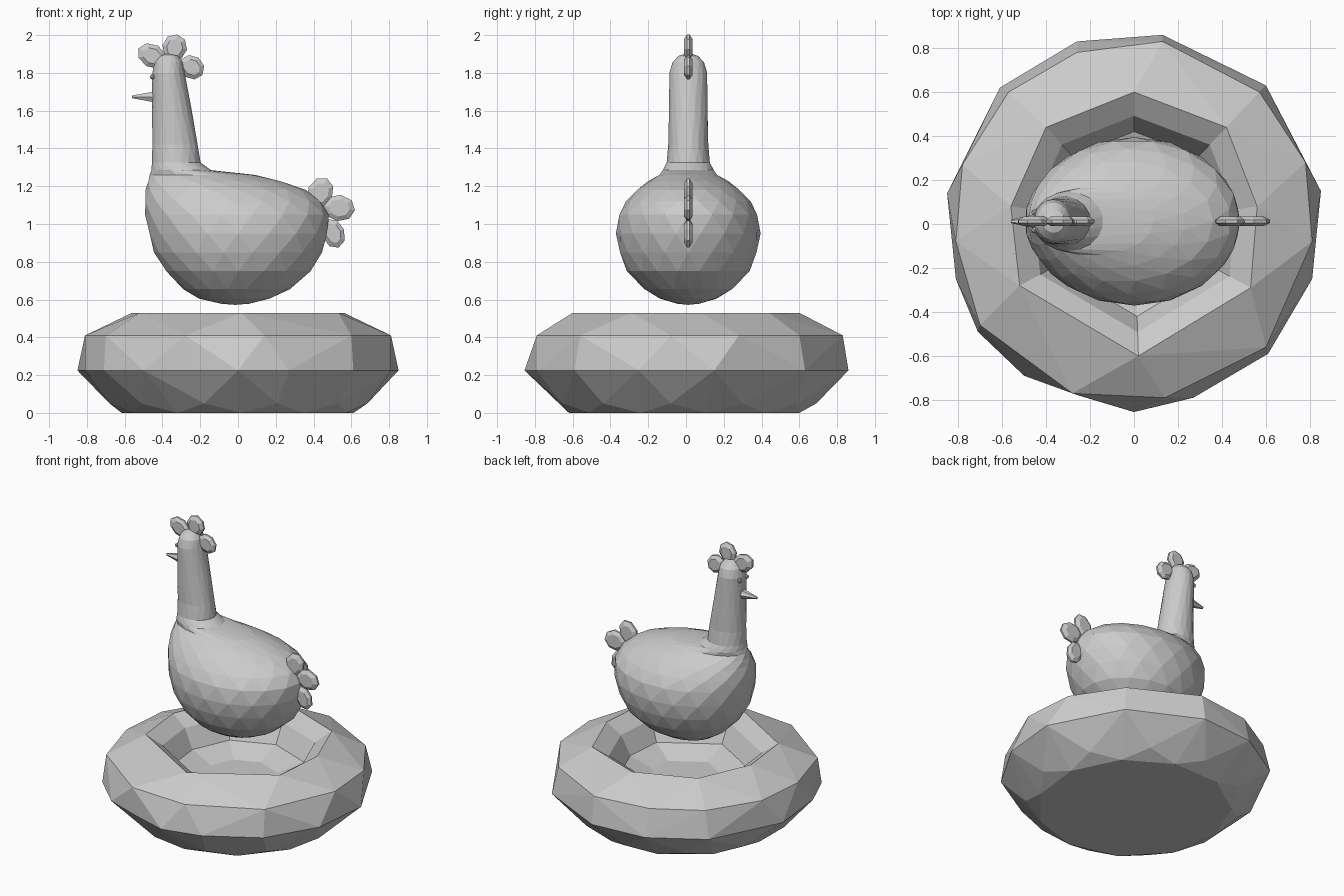
import bpy, bmesh, math
from mathutils import Matrix, Vector

old = bpy.data.objects.get("Cube")
if old:
    bpy.data.objects.remove(old, do_unlink=True)

clay = bpy.data.materials.new("plain_grey")
clay.use_nodes = True
clay.diffuse_color = (0.6, 0.6, 0.6, 1)
clay.node_tree.nodes["Principled BSDF"].inputs["Base Color"].default_value = (0.6, 0.6, 0.6, 1)


def finish(name, bm):
    """Turn a bmesh into a flat-shaded object."""
    bmesh.ops.recalc_face_normals(bm, faces=bm.faces)
    mesh = bpy.data.meshes.new(name)
    bm.to_mesh(mesh)
    bm.free()
    mesh.materials.append(clay)
    obj = bpy.data.objects.new(name, mesh)
    bpy.context.collection.objects.link(obj)
    return obj


def bridge(bm, a, b):
    """Join two rings of equal length with triangles."""
    n = len(a)
    for i in range(n):
        j = (i + 1) % n
        bm.faces.new((a[i], a[j], b[i]))
        bm.faces.new((a[j], b[j], b[i]))


# Nest: faceted outer shell
rim = [(0, .60), (.42, .44), (.56, .08), (.53, -.29), (.02, -.60), (-.52, -.28), (-.56, .08), (-.40, .44)]
belly = [(.13, .86), (.60, .63), (.85, .15), (.81, -.25), (.61, -.59), (.27, -.79), (0, -.855),
         (-.25, -.78), (-.50, -.69), (-.71, -.49), (-.81, -.25), (-.85, .14), (-.61, .62), (-.26, .83)]
shoulder = [(.13, .83), (.57, .60), (.78, .28), (.81, -.08), (.60, -.56), (.14, -.79), (-.28, -.77),
            (-.70, -.46), (-.81, -.08), (-.78, .27), (-.57, .60), (-.26, .78)]
bm = bmesh.new()
for ring, z in ((rim, .53), (belly, .225), (shoulder, .41)):
    for x, y in ring:
        bm.verts.new((x, y, z))
for i in range(11):
    a = 2 * math.pi * (i + .3) / 11
    bm.verts.new((.62 * math.cos(a), .62 * math.sin(a), 0.0))
    bm.verts.new((.69 * math.cos(a + .28), .69 * math.sin(a + .28), .05))
bmesh.ops.convex_hull(bm, input=bm.verts)
lids = [f for f in bm.faces if min(v.co.z for v in f.verts) > .52]
bmesh.ops.delete(bm, geom=lids, context='FACES')

# Nest: bowl sunk inside the rim
top = [min(bm.verts, key=lambda v: (v.co - Vector((x, y, .53))).length) for x, y in rim]
rings = [top]
for scale, z in ((.82, .46), (.70, .33), (.42, .27)):
    rings.append([bm.verts.new((x * scale, y * scale, z)) for x, y in rim])
for a, b in zip(rings, rings[1:]):
    bridge(bm, a, b)
bm.faces.new(rings[-1])
finish("nest", bm)

# Hen body and neck: stacked oval sections (z, x min, x max, half width)
sections = [(.578, -.09, .06, .06), (.605, -.21, .17, .15), (.655, -.29, .275, .235),
            (.75, -.385, .39, .325), (.85, -.445, .445, .367), (.95, -.475, .478, .383),
            (1.05, -.492, .482, .370), (1.12, -.497, .440, .330), (1.18, -.490, .360, .275),
            (1.225, -.480, .235, .215), (1.26, -.468, .090, .155), (1.285, -.460, -.14, .135),
            (1.325, -.456, -.198, .116), (1.42, -.455, -.212, .106), (1.62, -.455, -.248, .103),
            (1.80, -.455, -.281, .100), (1.855, -.442, -.292, .085), (1.89, -.415, -.315, .052)]
sides = 18
bm = bmesh.new()
loops = []
for k, (z, x0, x1, w) in enumerate(sections):
    loop = []
    for i in range(sides):
        a = 2 * math.pi * (i + k * .5) / sides
        loop.append(bm.verts.new(((x0 + x1) / 2 + (x1 - x0) / 2 * math.cos(a), .012 + w * math.sin(a), z)))
    loops.append(loop)
for a, b in zip(loops, loops[1:]):
    bridge(bm, a, b)
for loop, z, x in ((loops[0], .572, -.015), (loops[-1], 1.906, -.365)):
    tip = bm.verts.new((x, .012, z))
    for i in range(sides):
        bm.faces.new((loop[i], loop[(i + 1) % sides], tip))
finish("hen_body", bm)


def lobe(name, x, z, long, wide, tilt):
    """Flat pebble-shaped feather or comb lobe in the x-z plane."""
    bm = bmesh.new()
    m = (Matrix.Translation((x, .012, z)) @ Matrix.Rotation(math.radians(-tilt), 4, 'Y')
         @ Matrix.Diagonal((long, .022, wide, 1)))
    loops = []
    for r, y in ((.65, -1), (1, -.3), (1, .3), (.65, 1)):
        loops.append([bm.verts.new((r * math.cos(i * math.pi / 4), y, r * math.sin(i * math.pi / 4)))
                      for i in range(8)])
    for a, b in zip(loops, loops[1:]):
        for i in range(8):
            j = (i + 1) % 8
            bm.faces.new((a[i], a[j], b[j], b[i]))
    bm.faces.new(loops[0])
    bm.faces.new(loops[-1])
    bm.transform(m)
    finish(name, bm)


# Comb and tail lobes: x, z, half length, half width, tilt
lobe("comb_front", -.455, 1.89, .082, .062, 150)
lobe("comb_middle", -.335, 1.935, .070, .066, 80)
lobe("comb_back", -.245, 1.83, .070, .062, -35)
lobe("tail_upper", .435, 1.165, .085, .068, 65)
lobe("tail_middle", .535, 1.085, .085, .070, -8)
lobe("tail_lower", .505, .95, .080, .060, -70)

# Beak: small faceted cone
bm = bmesh.new()
bmesh.ops.create_cone(bm, cap_ends=True, segments=6, radius1=.036, radius2=.008, depth=.13,
                      matrix=Matrix.Translation((-.495, .012, 1.673)) @ Matrix.Rotation(-math.pi / 2, 4, 'Y'))
finish("beak", bm)

# Eyes
for name, side in (("left_eye", -1), ("right_eye", 1)):
    bm = bmesh.new()
    bmesh.ops.create_icosphere(bm, subdivisions=1, radius=.016,
                               matrix=Matrix.Translation((-.452, .012 + side * .04, 1.78)))
    finish(name, bm)
